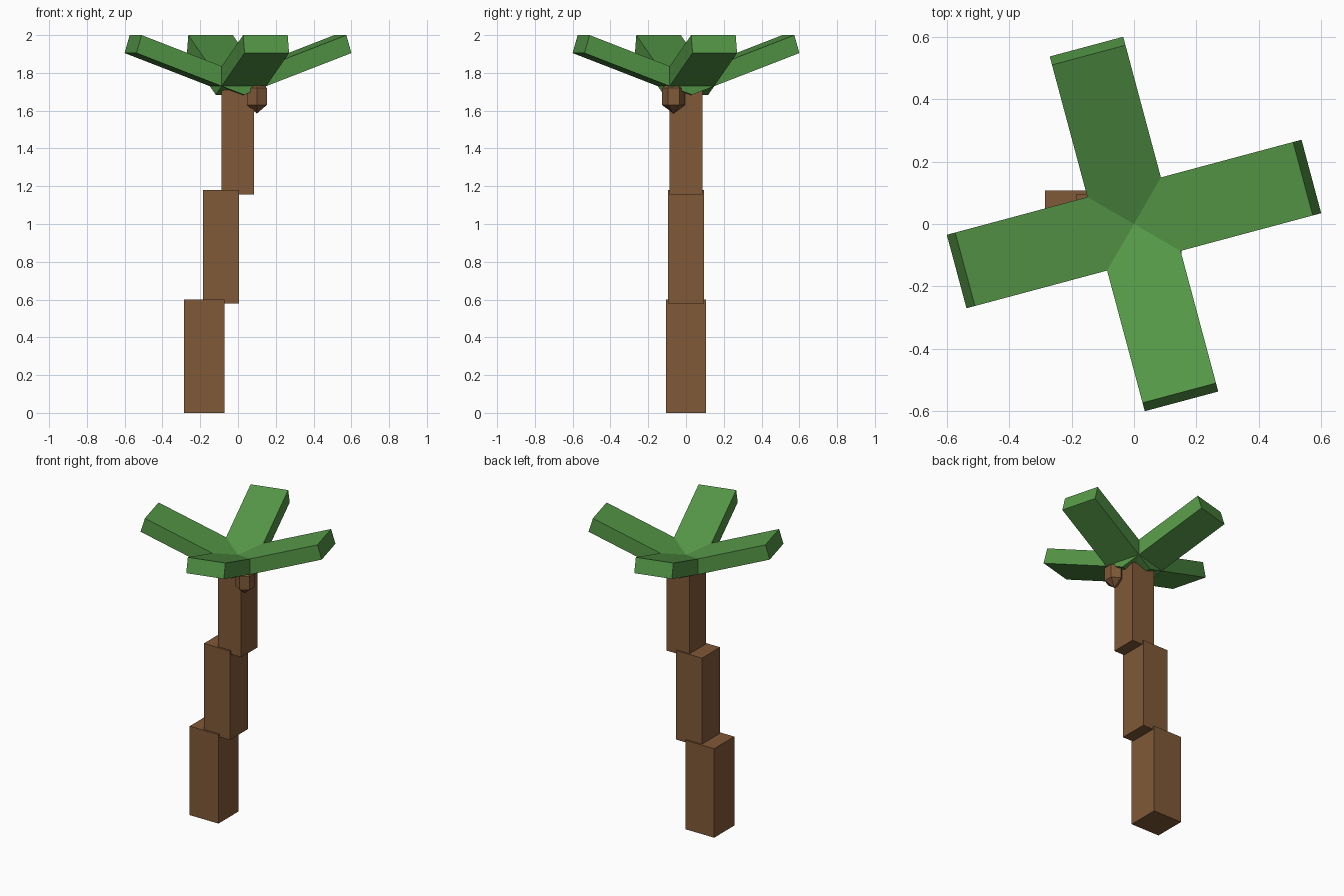
import bpy
import bmesh
from math import sin, cos, pi, radians
from mathutils import Matrix, Vector

old = bpy.data.objects.get("Cube")
if old:
    bpy.data.objects.remove(old, do_unlink=True)


def make_material(name, color):
    mat = bpy.data.materials.new(name)
    mat.use_nodes = True
    mat.diffuse_color = color
    mat.node_tree.nodes["Principled BSDF"].inputs["Base Color"].default_value = color
    return mat


bark = make_material("bark_brown", (0.216, 0.1, 0.04, 1))
leaf = make_material("leaf_green", (0.09, 0.31, 0.063, 1))


def add_object(name, bm, mat):
    bmesh.ops.recalc_face_normals(bm, faces=bm.faces)
    mesh = bpy.data.meshes.new(name)
    bm.to_mesh(mesh)
    bm.free()
    mesh.materials.append(mat)
    obj = bpy.data.objects.new(name, mesh)
    bpy.context.collection.objects.link(obj)
    return obj


def extrude_profile(bm, points, offset):
    face = bm.faces.new([bm.verts.new(p) for p in points])
    result = bmesh.ops.extrude_face_region(bm, geom=[face])
    verts = [g for g in result["geom"] if isinstance(g, bmesh.types.BMVert)]
    bmesh.ops.translate(bm, verts=verts, vec=offset)


# Stepped trunk: centre x, width, bottom and top of each block
trunk = [
    ("trunk_lower", -0.178, 0.214, 0.0, 0.6),
    ("trunk_middle", -0.09, 0.193, 0.58, 1.18),
    ("trunk_upper", -0.002, 0.173, 1.155, 1.74),
]
for name, x, width, low, high in trunk:
    bm = bmesh.new()
    size = Matrix.Diagonal((width, width, high - low, 1))
    place = Matrix.Translation((x, 0, (low + high) / 2))
    bmesh.ops.create_cube(bm, size=1, matrix=place @ size)
    add_object(name, bm, bark)

# Four upward-tilted leaves, from a side profile (radius, height)
profile = [(0, 1.684), (0.589, 1.905), (0.561, 2.0), (-0.028, 1.779)]
half = 0.122
for i, side in enumerate(("left", "back", "right", "front")):
    bm = bmesh.new()
    extrude_profile(bm, [(r, -half, z) for r, z in profile], Vector((0, 2 * half, 0)))
    bm.transform(Matrix.Rotation(radians(15 + 90 * i), 4, "Z"))
    add_object("leaf_" + side, bm, leaf)

# Hanging nut: six-sided, straight walls, pointed ends
bm = bmesh.new()
rings = []
for z in (1.63, 1.72):
    rings.append([bm.verts.new((0.1 + 0.061 * sin(k * pi / 3),
                                -0.066 + 0.061 * cos(k * pi / 3), z)) for k in range(6)])
tips = [bm.verts.new((0.1, -0.066, z)) for z in (1.585, 1.765)]
for k in range(6):
    n = (k + 1) % 6
    bm.faces.new((rings[0][k], rings[0][n], rings[1][n], rings[1][k]))
    for ring, tip in zip(rings, tips):
        bm.faces.new((ring[k], ring[n], tip))
add_object("nut", bm, bark)
